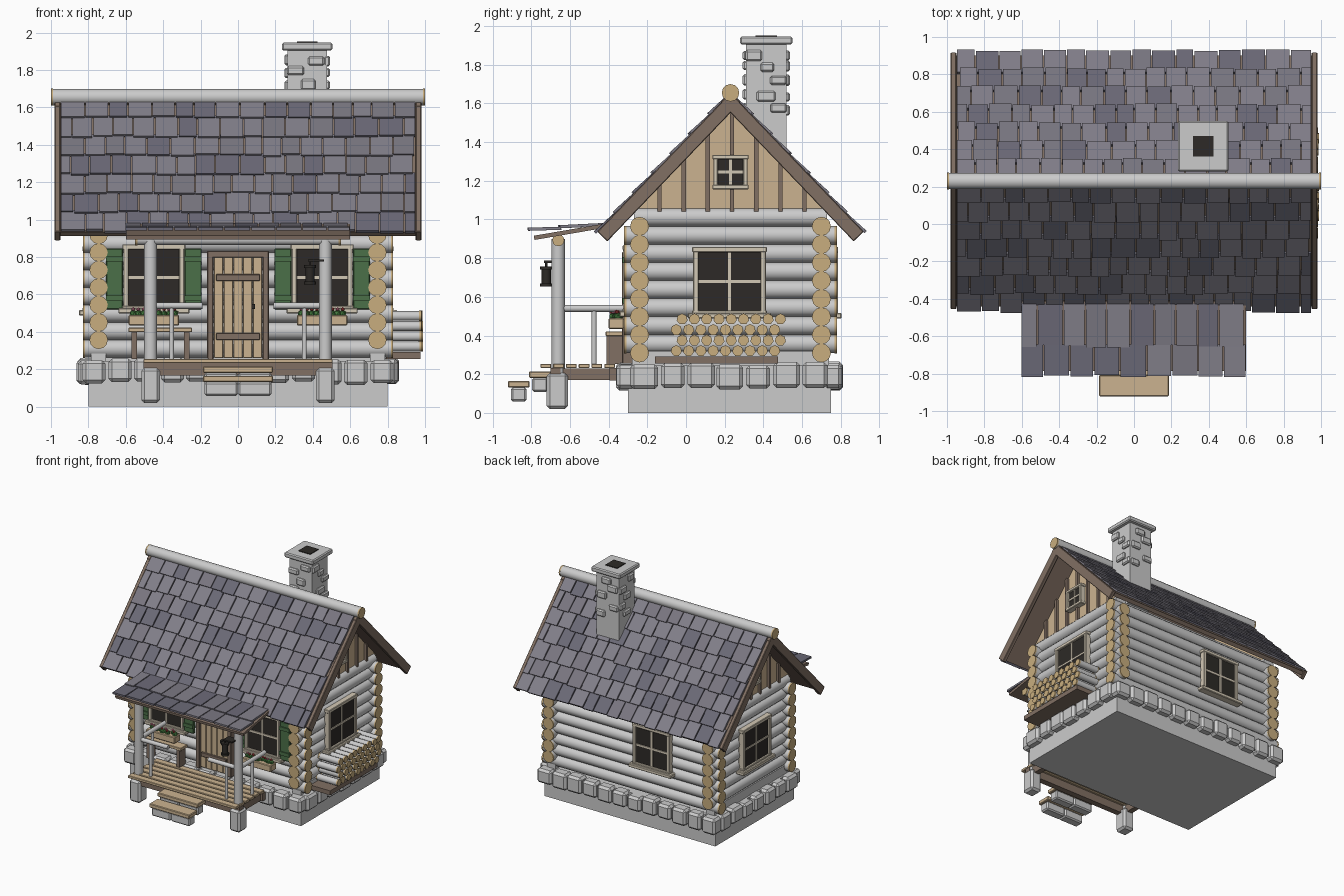
import bpy, bmesh, random
from math import pi, atan2
from mathutils import Matrix, Vector

if "Cube" in bpy.data.objects:
    bpy.data.objects.remove(bpy.data.objects["Cube"])

random.seed(4)
U = random.uniform
COL = dict(tan=(.60, .45, .28), end=(.58, .42, .21), brown=(.22, .16, .125), cream=(.65, .58, .46),
           dark=(.026, .023, .02), green=(.07, .16, .065), leaf=(.06, .2, .05), red=(.5, .06, .06),
           pink=(.65, .2, .3), slate0=(.22, .21, .25), slate1=(.19, .18, .215), slate2=(.145, .14, .18))
T, R, I = Matrix.Translation, Matrix.Rotation, Matrix.Identity(4)
parts = {}


def mesh(name, mat):
    return parts.setdefault(name, (bmesh.new(), mat))[0]


def box(name, c, s, mat=None, bev=0, M=I, rx=0):
    b = mesh(name, mat)
    r = bmesh.ops.create_cube(b, size=1, matrix=M @ T(c) @ R(rx, 4, 'X') @ Matrix.Diagonal((*s, 1)))
    if bev:
        edges = list({e for v in r['verts'] for e in v.link_edges})
        bmesh.ops.bevel(b, geom=edges, offset=bev, segments=1, affect='EDGES')


def span(name, lo, hi, mat=None, bev=0, M=I):
    lo, hi = Vector(lo), Vector(hi)
    box(name, (lo + hi) / 2, hi - lo, mat, bev, M)


def cyl(name, p, q, r, mat=None, n=12):
    p, q = Vector(p), Vector(q)
    m = T((p + q) / 2) @ (q - p).to_track_quat('Z', 'Y').to_matrix().to_4x4()
    res = bmesh.ops.create_cone(mesh(name, mat), cap_ends=True, segments=n, radius1=r, radius2=r,
                                depth=(q - p).length, matrix=m)
    for f in {f for v in res['verts'] for f in v.link_faces}:
        f.smooth = len(f.verts) == 4


def log(name, p, q, r, n=12):
    p, q = Vector(p), Vector(q)
    d = (q - p).normalized() * .012
    cyl(name, p + d, q - d, r, None, n)
    cyl(name + '_ends', p, p + d, r + .001, 'end', n)
    cyl(name + '_ends', q - d, q, r + .001, 'end', n)


# stone foundation with a course of rough blocks
span('foundation', (-.8, -.3, 0), (.8, .75, .245))
for i in range(12):
    for y in (-.31, .76):
        box('foundation_stones', (-.77 + .14 * i, y, .19 + U(-.008, .008)),
            (U(.12, .137), U(.09, .105), U(.12, .14)), None, .018)
for i in range(7):
    for x in (-.81, .81):
        box('foundation_stones', (x, -.215 + .147 * i, .19 + U(-.008, .008)),
            (U(.09, .105), U(.12, .143), U(.12, .14)), None, .018)

# log walls, alternating at the corners
span('wall_core', (-.725, -.22, .2), (.725, .68, 1.05))
for k in range(8):
    for y in (-.24, .7):
        z = .31 + .0935 * k
        log('long_wall_logs', (-.83, y, z), (.83, y, z), .048)
    for x in (-.745, .745):
        z = .357 + .0935 * k
        if k < 7:
            log('side_wall_logs', (x, -.32, z), (x, .78, z), .048)
        else:
            cyl('side_wall_logs', (x, -.27, z), (x, .73, z), .048)
for x in (-.745, .745):
    span('side_sill', (x - .04, -.28, .24), (x + .04, .74, .32))


def window(name, M, w, h, f=.028, sill=True):
    """window centred at the local origin, outward is local -y"""
    box(name + '_glass', (0, .0, 0), (w, .03, h), 'dark', 0, M)
    for s in (-1, 1):
        box(name + '_frame', (s * (w + f) / 2, -.005, 0), (f, .05, h + 2 * f), 'cream', .004, M)
        box(name + '_frame', (0, -.007, s * (h + f) / 2), (w + 2 * f + .01, .05, f), 'cream', .004, M)
    box(name + '_frame', (0, -.012, 0), (.016, .02, h), 'cream', 0, M)
    box(name + '_frame', (0, -.012, 0), (w, .02, .016), 'cream', 0, M)
    if sill:
        box(name + '_sill', (0, -.012, -h / 2 - f), (w + .11, .075, .03), 'cream', .005, M)


# gables: plank triangle, battens, small window
for s in (-1, 1):
    b = mesh('gable_planks', 'tan')
    tri = [(-.32, 1.03), (.78, 1.03), (.23, 1.6)]
    a, c = [[b.verts.new((s * x, y, z)) for y, z in tri] for x in (.71, .76)]
    b.faces.new(a), b.faces.new(c)
    for i in range(3):
        b.faces.new((a[i], a[i - 1], c[i - 1], c[i]))
    for k in range(-3, 4):
        top = 1.59 - 1.043 * abs(.008 + .125 * k)
        span('gable_battens', (s * .768 - .012, .227 + .125 * k, 1.04), (s * .768 + .012, .249 + .125 * k, top), 'brown')
    window('gable_window', T((s * .775, .23, 1.245)) @ R(s * pi / 2, 4, 'Z'), .13, .13, .024, False)
    window('side_window', T((s * .8, .225, .68)) @ R(s * pi / 2, 4, 'Z'), .32, .30)
window('back_window', T((-.22, .755, .68)) @ R(pi, 4, 'Z'), .29, .30)

# front windows with shutters and flower boxes
for s in (-1, 1):
    x = s * .45
    window('front_window', T((x, -.295, .69)), .27, .30)
    for t in (-1, 1):
        sx = x + t * .21
        box('shutters', (sx, -.305, .683), (.09, .025, .325), 'green', .004)
        for z in (.58, .79):
            box('shutters', (sx, -.32, z), (.09, .014, .03), 'green')
    box('flower_boxes', (x, -.36, .462), (.27, .08, .055), 'tan', .005)
    for i in range(9):
        p = T((x - .11 + .0275 * i, -.36 + U(-.02, .02), .497))
        bmesh.ops.create_icosphere(mesh('foliage', 'leaf'), subdivisions=1, radius=U(.018, .024), matrix=p)
        kind = random.choice(('red', 'pink'))
        bmesh.ops.create_icosphere(mesh(kind + '_flowers', kind), subdivisions=1, radius=.011,
                                   matrix=T((0, U(-.015, 0), .024)) @ p)

# plank door
for s in (-1, 1):
    box('door_frame', (s * .148, -.3, .54), (.034, .06, .58), 'brown', .004)
box('door_frame', (0, -.3, .815), (.33, .062, .036), 'brown', .004)
for i in range(5):
    box('door_planks', (-.104 + .052 * i, -.295, .53), (.049, .04, .54), 'tan', .003)
for z in (.375, .69):
    box('door_straps', (0, -.32, z), (.235, .018, .036), 'brown', .003)
box('door_handle', (.082, -.325, .535), (.02, .035, .025), 'dark')


def shingle_row(name, M, x0, x1, y, z, length, off, tilt, wide=(.095, .135)):
    x = x0 - off
    while x < x1 - .03:
        w = U(*wide)
        a, b = max(x, x0), min(x + w, x1)
        x += w
        if b - a > .02:
            ln = length + U(-.004, .012)
            box(name + random.choice('0012'), ((a + b) / 2, y - ln / 2, z), (b - a - .007, ln, .016), None, 0, M, tilt)


# main roof: deck, barge boards, shingles, ridge log
for turn in (0, pi):
    M = T((0, .23, 1.655)) @ R(turn, 4, 'Z') @ R(atan2(.72, .69), 4, 'X')
    span('roof_deck', (-.95, -.985, -.045), (.95, 0, -.014), 'brown', 0, M)
    for s in (-1, 1):
        box('barge_boards', (s * .965, -.4975, -.036), (.03, .995, .072), 'brown', .004, M)
    for k in range(7):
        shingle_row('roof_shingles_', M, -.95, .95, -.14 * k, 0, .155, .06 * (k % 2), -.07)
log('ridge_log', (-1, .23, 1.655), (1, .23, 1.655), .044)

# chimney
span('chimney', (.265, .31, 1.2), (.475, .52, 1.91))
box('chimney_cap', (.37, .415, 1.925), (.27, .27, .042), None, .008)
box('chimney_flue', (.37, .415, 1.944), (.11, .11, .016), 'dark')
for f in range(4):
    M = T((.37, .415, 0)) @ R(f * pi / 2, 4, 'Z')
    for i, z in enumerate((1.79, 1.72, 1.85, 1.64, 1.57)):
        box('chimney_stones', (((i + f) % 3 - 1) * .058 + U(-.01, .01), -.105, z + U(-.01, .01)),
            (U(.07, .1), .035, U(.045, .06)), None, .009, M)

# porch deck, posts, rails, roof
for i in range(6):
    box('porch_planks', (0, -.725 + .066 * i, .243), (1.01, .055, .022), 'tan', .003)
box('porch_beam', (0, -.675, .2), (1.01, .05, .066), 'brown')
box('porch_beam', (0, -.37, .2), (1.01, .05, .066), 'brown')
for s in (-1, 1):
    x = s * .467
    box('porch_joists', (x, -.52, .2), (.045, .3, .06), 'brown')
    box('post_footings', (x, -.665, .113), (.1, .11, .185), None, .016)
    cyl('porch_posts', (x, -.66, .2), (x, -.66, .9), .035)
    cyl('porch_rails', (x, -.66, .54), (x, -.28, .54), .018, None, 10)
    cyl('porch_rails', (x, -.66, .54), (s * .19, -.66, .54), .018, None, 10)
    cyl('porch_balusters', (x, -.475, .25), (x, -.475, .54), .013, None, 10)
    cyl('porch_balusters', (s * .355, -.66, .25), (s * .355, -.66, .54), .013, None, 10)
log('porch_header', (-.55, -.66, .893), (.55, -.66, .893), .03)
box('porch_roof_deck', (0, -.598, .937), (1.2, .38, .022), 'brown', 0, I, .17)
shingle_row('porch_shingles_', I, -.605, .605, -.645, .952, .165, 0, .03, (.12, .145))
shingle_row('porch_shingles_', I, -.605, .605, -.425, .968, .225, .05, .05, (.11, .14))

# steps
for y, z in ((-.865, .148), (-.755, .198)):
    box('step_treads', (0, y, z), (.375, .112, .034), 'tan', .005)
    for s in (-1, 1):
        box('step_stones', (s * .09, y, z - .053), (.178, .08, .074), None, .01)

# bench
box('bench_seat', (-.415, -.37, .41), (.34, .09, .024), 'tan', .003)
for x in (-.555, -.275):
    box('bench_legs', (x, -.37, .327), (.03, .08, .146), 'brown')

# lantern on a bracket
span('lantern', (.375, -.735, .775), (.46, -.66, .787), 'dark')
cyl('lantern', (.385, -.722, .74), (.385, -.722, .78), .006, 'dark', 6)
cyl('lantern', (.385, -.722, .66), (.385, -.722, .75), .024, 'dark', 8)
for z in (.662, .75):
    cyl('lantern', (.385, -.722, z - .008), (.385, -.722, z + .008), .033, 'dark', 8)

# firewood stack on its rack
span('firewood_rack', (.79, -.16, .255), (.975, .475, .292), 'brown')
for row in range(4):
    for k in range(9):
        y, z = -.05 + .0635 * k + .03 * (row % 2), .321 + .0545 * row
        log('firewood', (.78, y, z), (.975 + U(0, .015), y, z), .028, 7)

# turn the collected parts into objects
SL = ('roof_shingles_', 'porch_shingles_')
for name, (b, mat) in parts.items():
    if name[:-1] in SL:
        mat = 'slate' + name[-1]
    bmesh.ops.recalc_face_normals(b, faces=b.faces)
    me = bpy.data.meshes.new(name)
    b.to_mesh(me)
    b.free()
    if mat:
        m = bpy.data.materials.get(mat) or bpy.data.materials.new(mat)
        m.diffuse_color = (*COL[mat], 1)
        m.use_nodes = True
        m.node_tree.nodes["Principled BSDF"].inputs["Base Color"].default_value = m.diffuse_color
        me.materials.append(m)
    bpy.context.collection.objects.link(bpy.data.objects.new(name, me))
